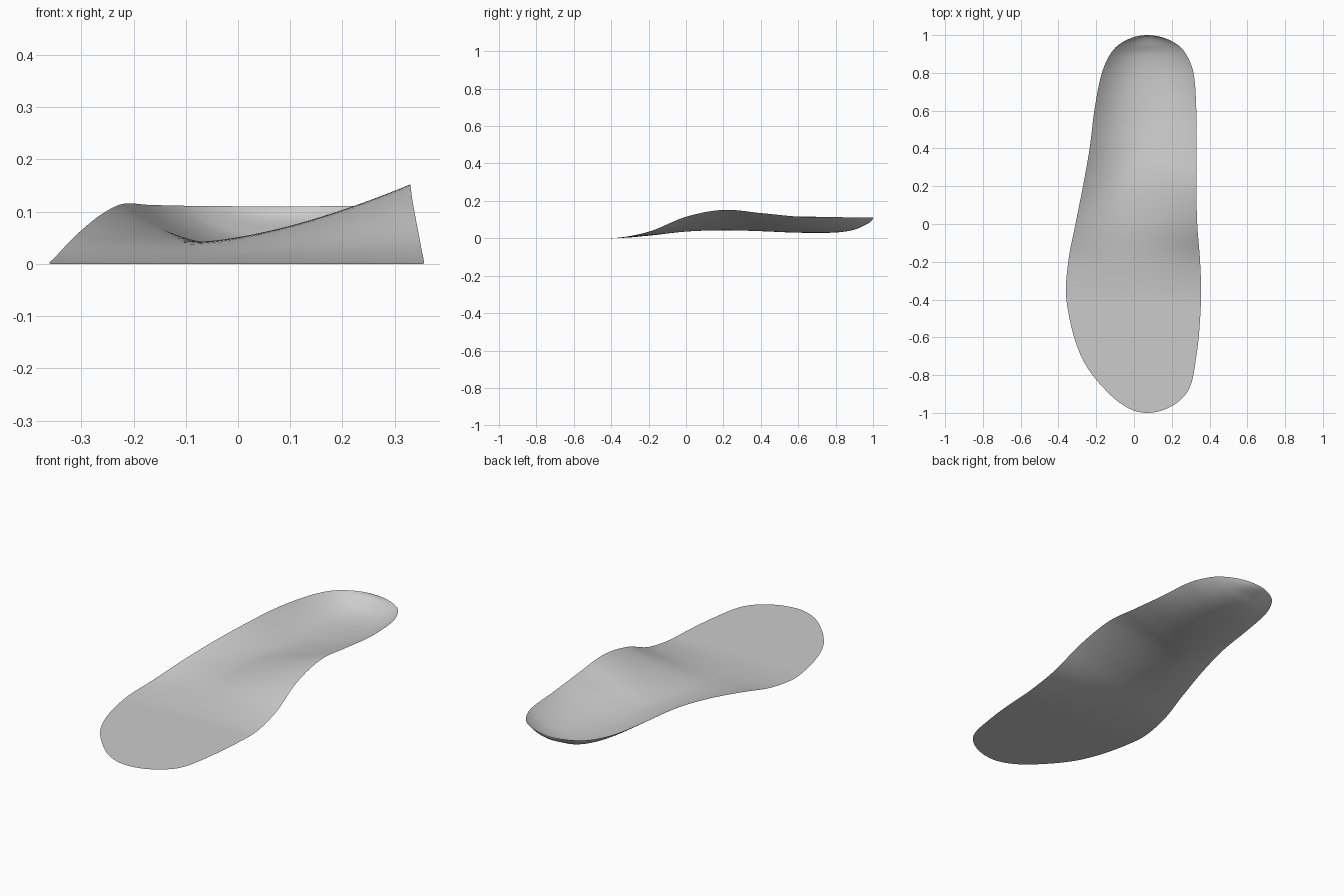
import bpy
import bmesh
import math

cube = bpy.data.objects.get("Cube")
if cube:
    bpy.data.objects.remove(cube, do_unlink=True)

# Cross-section stations from heel to toe, in hundredths of a unit:
# y, right-foot-side edge x, arch edge x, valley x, outer rim z, floor z, arch rim z
STATIONS = [
    (100, 7, 7, 7, 11, 11, 11),
    (95, -8, 23, 7, 11.1, 6.8, 11.1),
    (90, -12.5, 27.5, 6, 11.2, 4.6, 11.2),
    (80, -17, 31.5, 5, 11.3, 3.1, 11.3),
    (60, -21, 33, 2, 11.6, 3, 11.6),
    (40, -23.5, 33, -2, 11, 3.8, 13.5),
    (20, -27, 33, -7, 8.9, 4.3, 15.2),
    (0, -31, 33.5, -9, 5.5, 3.6, 11.5),
    (-20, -34.8, 35, -8, 1.5, 1.4, 3.5),
    (-40, -35.8, 35.5, 0, 0, 0, 0),
    (-70, -28, 33, 0, 0, 0, 0),
    (-90, -13, 27.5, 6, 0, 0, 0),
    (-100, 7, 7, 7, 0, 0, 0),
]
ROWS, COLUMNS = 120, 48

# Stations are spaced by angle so both ends of the outline close roundly
angles = [math.acos(row[0] / 100) for row in STATIONS]


def slope(i, k):
    """Tangent of column k at station i."""
    a, b = max(i - 1, 0), min(i + 1, len(STATIONS) - 1)
    return (STATIONS[b][k] - STATIONS[a][k]) / (angles[b] - angles[a])


def section(angle):
    """Smoothly interpolated station values at an angle, in units."""
    i = 0
    while i < len(angles) - 2 and angle > angles[i + 1]:
        i += 1
    span = angles[i + 1] - angles[i]
    t = (angle - angles[i]) / span
    ease = t * t * (3 - 2 * t)
    values = []
    for k in range(1, len(STATIONS[0])):
        start, end = STATIONS[i][k], STATIONS[i + 1][k]
        value = start + (end - start) * ease
        value += span * t * (1 - t) * ((1 - t) * slope(i, k) - t * slope(i + 1, k))
        values.append(value / 100)
    return values


def surface_point(angle, u):
    """Point on the sheet; u runs from the outer edge to the arch edge."""
    outer, inner, valley, rim_outer, floor, rim_inner = section(angle)
    y = math.cos(angle)
    x = outer + (inner - outer) * u
    valley = min(max(valley, outer), inner)
    heel = min(max((y - 0.3) / 0.4, 0), 1)
    if x < valley:
        reach = (valley - x) / max(valley - outer, 1e-5)
        rim, power = rim_outer, 1.8 + 0.5 * heel
    else:
        reach = (x - valley) / max(inner - valley, 1e-5)
        rim, power = rim_inner, 1.5 + 0.9 * heel
    z = floor + (rim - floor) * min(reach, 1) ** power
    return x, y, max(z, 0)


# Insole sheet: a grid of cross-sections, welded at heel and toe tips
bm = bmesh.new()
grid = [[bm.verts.new(surface_point(math.pi * r / ROWS, c / COLUMNS))
         for c in range(COLUMNS + 1)] for r in range(ROWS + 1)]
for upper, lower in zip(grid, grid[1:]):
    for c in range(COLUMNS):
        bm.faces.new((upper[c], lower[c], lower[c + 1], upper[c + 1]))
bmesh.ops.remove_doubles(bm, verts=bm.verts, dist=1e-5)
for face in bm.faces:
    face.smooth = True
mesh = bpy.data.meshes.new("insole")
bm.to_mesh(mesh)
bm.free()
insole = bpy.data.objects.new("insole", mesh)
bpy.context.collection.objects.link(insole)

# Plain grey material
grey = bpy.data.materials.new("plain grey")
grey.use_nodes = True
colour = (0.6, 0.6, 0.6, 1)
grey.diffuse_color = colour
grey.node_tree.nodes["Principled BSDF"].inputs["Base Color"].default_value = colour
mesh.materials.append(grey)
